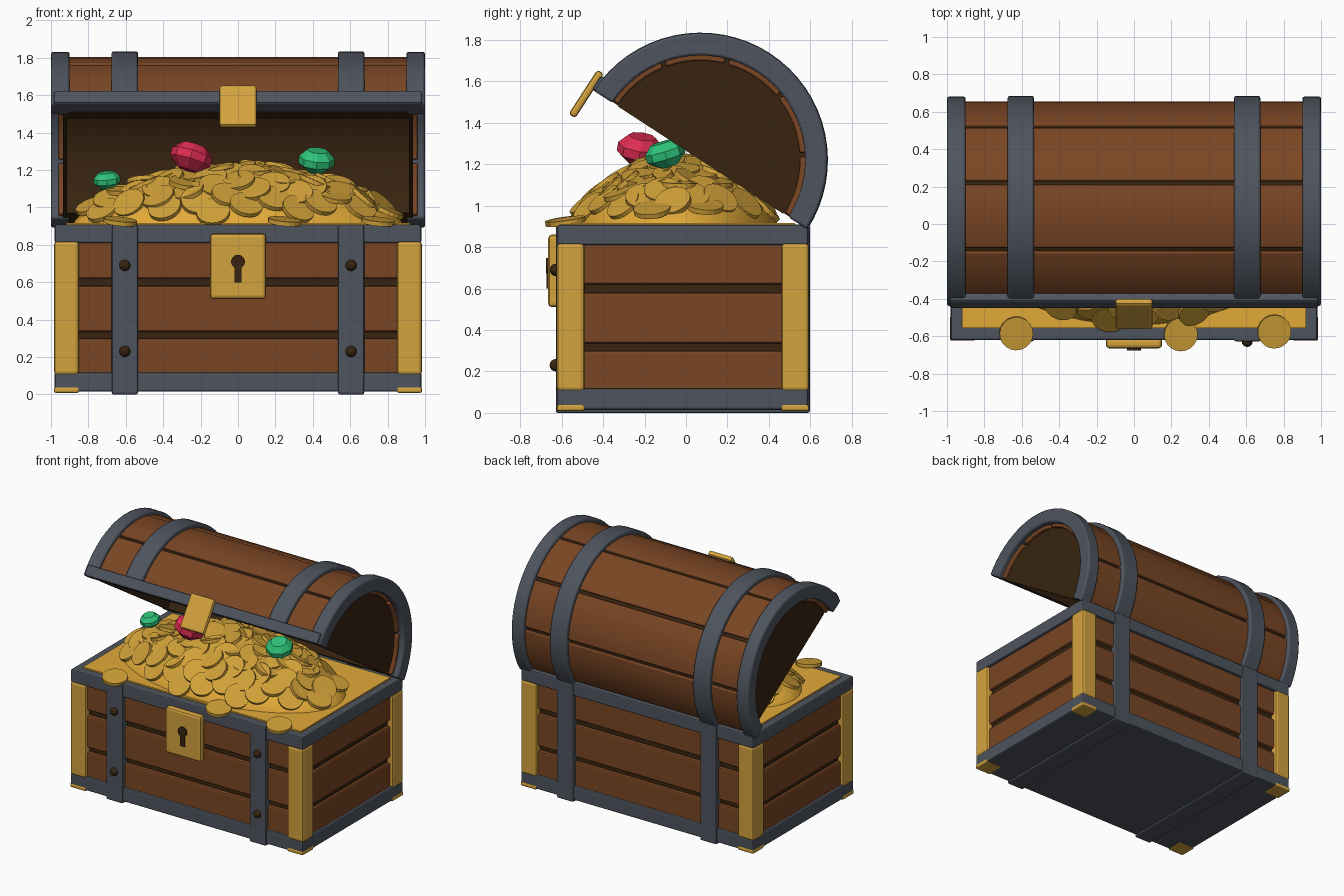
import bpy, bmesh, math, random
from mathutils import Matrix, Vector

if "Cube" in bpy.data.objects:
    bpy.data.objects.remove(bpy.data.objects["Cube"])

random.seed(4)


def material(name, srgb):
    m = bpy.data.materials.new(name)
    lin = [((c / 255 + 0.055) / 1.055) ** 2.4 if c > 10 else c / 3295 for c in srgb]
    m.diffuse_color = (*lin, 1)
    m.use_nodes = True
    m.node_tree.nodes["Principled BSDF"].inputs["Base Color"].default_value = m.diffuse_color
    return m


WOOD = material("brown wood", (122, 70, 36))
DARK = material("dark wood", (56, 36, 16))
IRON = material("grey iron", (78, 84, 94))
BRASS = material("brass", (212, 163, 62))
GOLD = material("treasure gold", (226, 170, 56))
COIN = material("coin gold", (208, 160, 56))
RED = material("red gem", (222, 44, 82))
GREEN = material("green gem", (46, 196, 122))

# The lid is built around its arch centre, then swung open
LID = Matrix.Translation((0, 0.07, 1.22)) @ Matrix.Rotation(math.radians(-33), 4, 'X')


def add(name, bm, mat, xf=None, bevel=0, smooth=False):
    bmesh.ops.recalc_face_normals(bm, faces=bm.faces[:])
    me = bpy.data.meshes.new(name)
    bm.to_mesh(me)
    bm.free()
    if xf:
        me.transform(xf)
    me.materials.append(mat)
    ob = bpy.data.objects.new(name, me)
    bpy.context.collection.objects.link(ob)
    if bevel:
        b = ob.modifiers.new("bevel", 'BEVEL')
        b.width, b.segments, b.limit_method = bevel, 2, 'ANGLE'
    if smooth:
        bpy.context.view_layer.objects.active = ob
        ob.select_set(True)
        bpy.ops.object.shade_smooth_by_angle(angle=math.radians(35))
        ob.select_set(False)
    return ob


def box(name, x, y, z, mat, bevel=0.01, xf=None):
    bm = bmesh.new()
    bmesh.ops.create_cube(bm, size=1)
    for v in bm.verts:
        v.co = [(r[0] + r[1]) / 2 + c * (r[1] - r[0]) for r, c in zip((x, y, z), v.co)]
    return add(name, bm, mat, xf, bevel)


def extrude_x(name, pts, x0, x1, mat, bevel=0, smooth=False):
    """Closed (y, z) outline in lid space, extruded along x."""
    bm = bmesh.new()
    f = bm.faces.new([bm.verts.new((x0, y, z)) for y, z in pts])
    new = bmesh.ops.extrude_face_region(bm, geom=[f])["geom"]
    bmesh.ops.translate(bm, vec=(x1 - x0, 0, 0), verts=[g for g in new if isinstance(g, bmesh.types.BMVert)])
    return add(name, bm, mat, LID, bevel, smooth)


def arc(r, a0, a1, n):
    return [(r * math.cos(math.radians(a0 + (a1 - a0) * i / n)),
             r * math.sin(math.radians(a0 + (a1 - a0) * i / n))) for i in range(n + 1)]


def arch(name, r0, r1, a0, a1, n, x0, x1, mat, bevel=0, smooth=False):
    return extrude_x(name, arc(r1, a0, a1, n) + arc(r0, a1, a0, n), x0, x1, mat, bevel, smooth)


def disc(name, r, depth, sides, mat, xf, bevel=0):
    bm = bmesh.new()
    bmesh.ops.create_cone(bm, cap_ends=True, segments=sides, radius1=r, radius2=r, depth=depth)
    return add(name, bm, mat, xf, bevel)


X, Y0, Y1 = 0.98, -0.62, 0.59

# Body core and planks on all four sides
box("body_core", (-0.94, 0.94), (-0.575, 0.545), (0.03, 0.86), DARK, 0)
for z0, z1 in ((0.09, 0.30), (0.335, 0.58), (0.62, 0.84)):
    box("front_plank", (-0.95, 0.95), (-0.6, -0.56), (z0, z1), WOOD, 0.012)
    box("back_plank", (-0.95, 0.95), (0.53, 0.57), (z0, z1), WOOD, 0.012)
    for s in (-1, 1):
        box("side_plank", sorted((s * 0.92, s * 0.96)), (-0.59, 0.56), (z0, z1), WOOD, 0.012)

# Iron base and top frame
box("base_plate", (-0.96, 0.96), (-0.6, 0.57), (0.015, 0.06), IRON, 0)
for name, z in (("base_trim", (0.015, 0.118)), ("top_trim", (0.81, 0.908))):
    box(name + "_front", (-X, X), (Y0, -0.55), z, IRON)
    box(name + "_back", (-X, X), (0.52, Y1), z, IRON)
    for s in (-1, 1):
        box(name + "_side", sorted((s * 0.915, s * X)), (Y0, Y1), z, IRON)

# Brass corner brackets and feet
for s in (-1, 1):
    for y0, y1 in ((Y0 - 0.004, -0.49), (0.46, Y1 + 0.004)):
        xr = sorted((s * 0.85, s * (X + 0.004)))
        box("corner_bracket", xr, (y0, y1), (0.105, 0.82), BRASS, 0.018)
        box("corner_foot", xr, (y0, y1), (0.008, 0.04), BRASS, 0.01)

# Body straps with rivets
for s in (-1, 1):
    xr = sorted((s * 0.535, s * 0.675))
    box("front_strap", xr, (-0.628, -0.57), (0, 0.908), IRON)
    box("back_strap", xr, (0.54, 0.598), (0, 0.908), IRON)
    box("bottom_strap", xr, (-0.628, 0.598), (0, 0.04), IRON)
    for z in (0.23, 0.69):
        bm = bmesh.new()
        bmesh.ops.create_uvsphere(bm, u_segments=12, v_segments=8, radius=0.03)
        add("rivet", bm, DARK, Matrix.Translation((s * 0.605, -0.628, z)), smooth=True)

# Lock plate and keyhole
box("lock_plate", (-0.15, 0.15), (-0.665, -0.61), (0.51, 0.86), BRASS, 0.018)
disc("keyhole", 0.037, 0.02, 20, DARK, Matrix.Translation((0, -0.665, 0.71)) @ Matrix.Rotation(math.pi / 2, 4, 'X'))
box("keyhole_slot", (-0.018, 0.018), (-0.674, -0.655), (0.6, 0.71), DARK, 0)

# Lid: five curved planks over a dark lining with closed ends
for i in range(5):
    arch("lid_plank", 0.48, 0.585, i * 36 + 1.2, i * 36 + 34.8, 6, -0.96, 0.96, WOOD, 0.008, True)
arch("lid_lining", 0.465, 0.565, 0.5, 179.5, 30, -0.935, 0.935, DARK)
for s in (-1, 1):
    extrude_x("lid_end_panel", arc(0.475, 0, 180, 30), s * 0.915, s * 0.935, DARK)
    arch("lid_end_band", 0.505, 0.612, 0, 180, 32, s * 0.9, s * 1.0, IRON, 0.012, True)
    arch("lid_strap", 0.55, 0.615, 0, 180, 32, s * 0.535, s * 0.675, IRON, 0.01, True)
box("lid_front_trim", (-0.985, 0.985), (-0.625, -0.53), (0, 0.08), IRON, 0.012, LID)
box("lid_hasp", (-0.1, 0.1), (-0.655, -0.617), (-0.16, 0.095), BRASS, 0.014, LID)

# Treasure: flat fill, heaped mound, scattered coins
box("gold_fill", (-0.92, 0.92), (-0.555, 0.525), (0.85, 0.916), GOLD, 0)
MX, MY, MH, CY = 0.88, 0.49, 0.29, -0.05


def mound_z(x, y):
    d = (x / MX) ** 2 + ((y - CY) / MY) ** 2
    return 0.915 + MH * max(0, 1 - d) ** 0.75


bm = bmesh.new()
rings, n = 10, 40
prev = None
for i in range(1, rings + 1):
    t = math.sin(math.pi / 2 * i / rings)
    ring = []
    for j in range(n):
        a = 2 * math.pi * j / n
        x, y = MX * t * math.cos(a), CY + MY * t * math.sin(a)
        ring.append(bm.verts.new((x, y, mound_z(x, y))))
    if prev:
        for j in range(n):
            bm.faces.new((prev[j], prev[(j + 1) % n], ring[(j + 1) % n], ring[j]))
    else:
        bm.faces.new(ring)
    prev = ring
add("gold_mound", bm, GOLD, smooth=True)


def coin(x, y, z, normal):
    rot = Vector(normal).to_track_quat('Z', 'Y').to_matrix().to_4x4()
    disc("coin", 0.09, 0.024, 20, COIN, Matrix.Translation((x, y, z)) @ rot)


for i in range(105):
    a, t = i * 2.39996, math.sqrt((i + 0.5) / 105) * 0.95
    x, y = MX * t * math.cos(a), CY + MY * t * math.sin(a)
    e = 0.02
    slope = Vector(((mound_z(x - e, y) - mound_z(x + e, y)) / (2 * e),
                    (mound_z(x, y - e) - mound_z(x, y + e)) / (2 * e), 1))
    slope.x = max(-1, min(1, slope.x)) + random.uniform(-0.35, 0.35)
    slope.y = max(-1, min(1, slope.y)) + random.uniform(-0.35, 0.35)
    coin(x, y, mound_z(x, y) + 0.008, slope)
for x, y in ((-0.63, -0.585), (0.25, -0.59), (0.75, -0.575)):
    coin(x, y, 0.925, (0.1, -0.15, 1))


# Faceted gems
def gem(name, loc, r, tilt, mat):
    bm = bmesh.new()
    rows = [[bm.verts.new((r * k * math.cos(j * math.pi / 4), r * k * math.sin(j * math.pi / 4), r * h))
             for j in range(8)] for k, h in ((0.45, -0.65), (1, -0.2), (1, 0.2), (0.6, 0.6))]
    for a, b in zip(rows, rows[1:]):
        for j in range(8):
            bm.faces.new((a[j], a[(j + 1) % 8], b[(j + 1) % 8], b[j]))
    bm.faces.new(rows[0])
    bm.faces.new(rows[-1])
    rot = Matrix.Rotation(tilt[0], 4, 'X') @ Matrix.Rotation(tilt[1], 4, 'Y')
    add(name, bm, mat, Matrix.Translation(loc) @ rot)


gem("red_gem", (-0.25, -0.22, 1.27), 0.112, (-0.15, 0.3), RED)
gem("green_gem", (0.42, -0.1, 1.25), 0.096, (0.3, 0.1), GREEN)
gem("small_green_gem", (-0.7, -0.06, 1.145), 0.072, (0.2, -0.1), GREEN)
